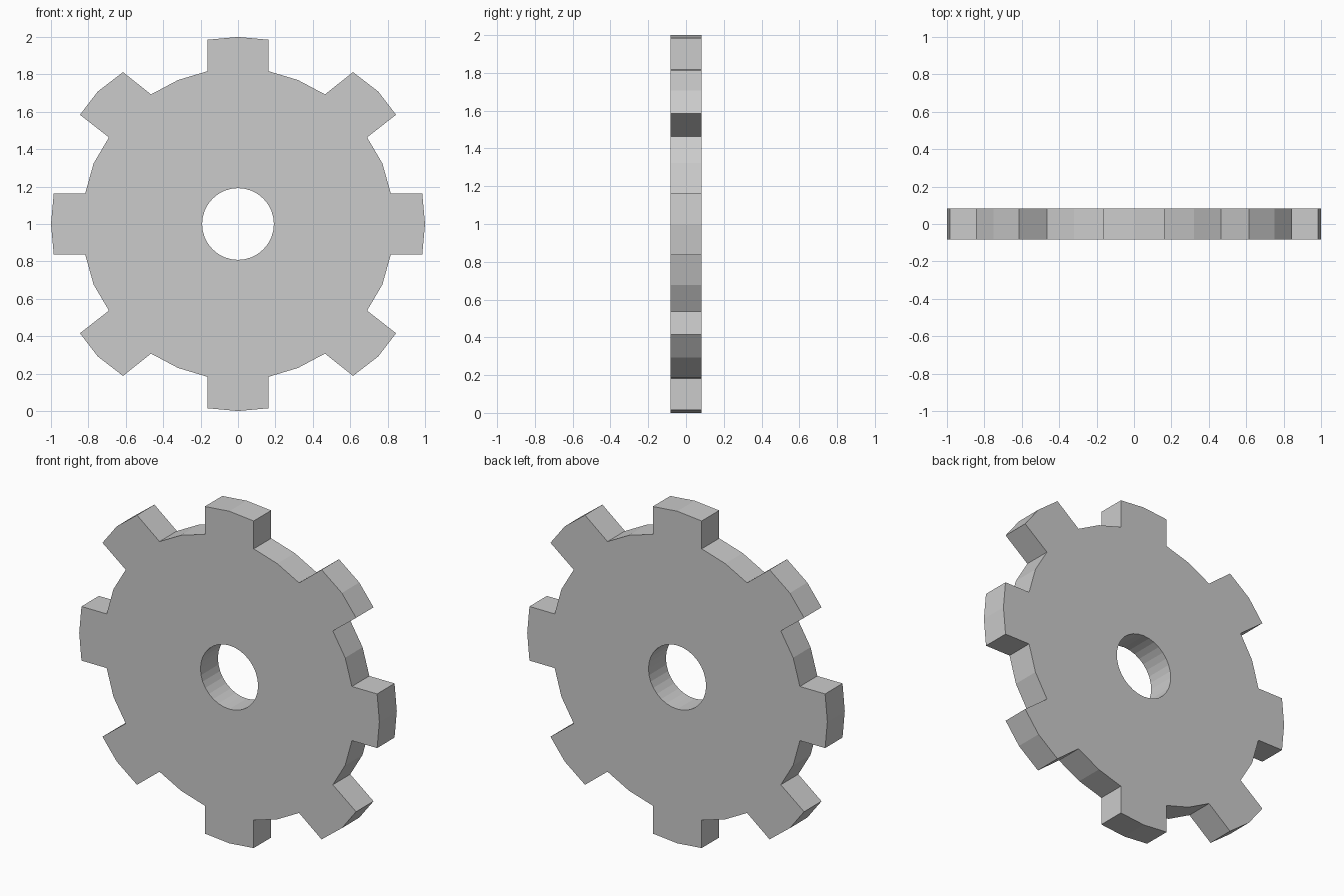
import bpy, bmesh
from math import radians

if "Cube" in bpy.data.objects:
    bpy.data.objects.remove(bpy.data.objects["Cube"])

HALF_T = 0.083     # half the thickness
CENTRE_Z = 1.0

# Quarter outline from the top tooth round to the right tooth (x, z about the centre)
quarter = [(0, 1.0), (0.163, 0.985), (0.163, 0.817), (0.32, 0.77), (0.465, 0.693),
           (0.615, 0.812), (0.75, 0.708), (0.845, 0.584), (0.69, 0.463),
           (0.772, 0.324), (0.817, 0.163), (0.985, 0.163), (1.0, 0)]

# Mirror the quarter into the full outline
half = quarter + [(x, -z) for x, z in reversed(quarter[:-1])]
outline = half + [(-x, z) for x, z in reversed(half[1:-1])]

# Toothed disc: flat profile extruded along y
bm = bmesh.new()
face = bm.faces.new([bm.verts.new((x, -HALF_T, z + CENTRE_Z)) for x, z in outline])
ext = bmesh.ops.extrude_face_region(bm, geom=[face])
bmesh.ops.translate(bm, vec=(0, 2 * HALF_T, 0),
                    verts=[g for g in ext["geom"] if isinstance(g, bmesh.types.BMVert)])
bmesh.ops.recalc_face_normals(bm, faces=bm.faces)
mesh = bpy.data.meshes.new("gear_wheel")
bm.to_mesh(mesh)
bm.free()
gear = bpy.data.objects.new("gear_wheel", mesh)
bpy.context.collection.objects.link(gear)

# Axle hole cutter
bpy.ops.mesh.primitive_cylinder_add(vertices=32, radius=0.192, depth=1,
                                    location=(0, 0, CENTRE_Z),
                                    rotation=(radians(90), 0, 0))
cutter = bpy.context.object
cutter.name = "axle_hole_cutter"
cutter.hide_render = True

# Cut the hole, then drop the cutter
cut = gear.modifiers.new("axle_hole", 'BOOLEAN')
cut.operation = 'DIFFERENCE'
cut.solver = 'EXACT'
cut.object = cutter
bpy.ops.object.select_all(action='DESELECT')
gear.select_set(True)
bpy.context.view_layer.objects.active = gear
bpy.ops.object.modifier_apply(modifier=cut.name)
bpy.data.objects.remove(cutter)
